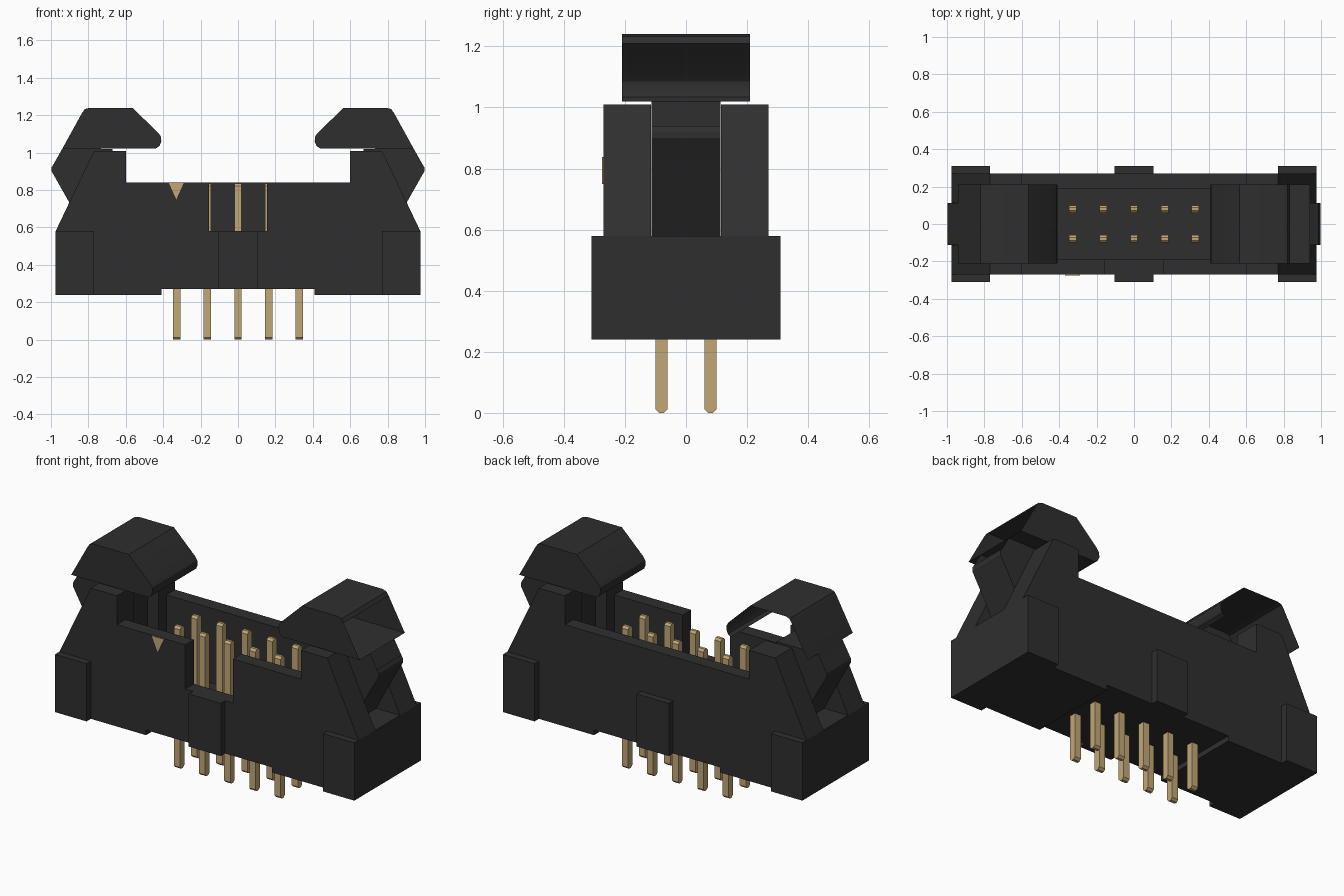
import bpy
import bmesh
import math

cube = bpy.data.objects.get("Cube")
if cube:
    bpy.data.objects.remove(cube, do_unlink=True)


def material(name, colour):
    mat = bpy.data.materials.new(name)
    mat.use_nodes = True
    mat.diffuse_color = (*colour, 1)
    bsdf = next(n for n in mat.node_tree.nodes if n.type == 'BSDF_PRINCIPLED')
    bsdf.inputs["Base Color"].default_value = (*colour, 1)
    bsdf.inputs["Roughness"].default_value = 0.6
    return mat


black = material("black plastic", (0.028, 0.028, 0.028))
gold = material("gold metal", (0.54, 0.39, 0.18))


def prism(name, outline, y0, y1, mat, open_sides=(), open_back=False):
    """Extrude an (x, z) outline along y, optionally leaving sides open."""
    bm = bmesh.new()
    front = [bm.verts.new((x, y0, z)) for x, z in outline]
    back = [bm.verts.new((x, y1, z)) for x, z in outline]
    n = len(outline)
    bm.faces.new(front)
    if not open_back:
        bm.faces.new(back[::-1])
    for i in range(n):
        if i not in open_sides:
            j = (i + 1) % n
            bm.faces.new((front[i], back[i], back[j], front[j]))
    bmesh.ops.recalc_face_normals(bm, faces=bm.faces)
    mesh = bpy.data.meshes.new(name)
    bm.to_mesh(mesh)
    bm.free()
    obj = bpy.data.objects.new(name, mesh)
    mesh.materials.append(mat)
    bpy.context.collection.objects.link(obj)
    return obj


def box(name, x0, x1, y0, y1, z0, z1, mat=black):
    return prism(name, [(x0, z0), (x1, z0), (x1, z1), (x0, z1)], y0, y1, mat)


def activate(obj):
    bpy.ops.object.select_all(action='DESELECT')
    obj.select_set(True)
    bpy.context.view_layer.objects.active = obj


def cut(target, cutter):
    mod = target.modifiers.new("cut", 'BOOLEAN')
    mod.operation = 'DIFFERENCE'
    mod.solver = 'EXACT'
    mod.object = cutter
    cutter.hide_render = True
    activate(target)
    bpy.ops.object.modifier_apply(modifier=mod.name)
    bpy.data.objects.remove(cutter, do_unlink=True)


# Housing: stepped silhouette with a pin cavity, key notch and latch slots
half = [(0.41, 0.27), (0.41, 0.24), (0.975, 0.24), (0.975, 0.58),
        (0.77, 1.01), (0.6, 1.01), (0.6, 0.84)]
outline = half + [(-x, z) for x, z in reversed(half)]
housing = prism("housing", outline, -0.27, 0.27, black)
cut(housing, box("cavity_cutter", -0.6, 0.6, -0.19, 0.19, 0.4, 1.2))
cut(housing, box("notch_cutter", -0.155, 0.155, -0.4, -0.1, 0.58, 1.2))
for s in (-1, 1):
    xs = sorted((s * 0.55, s * 1.1))
    cut(housing, box("slot_cutter", *xs, -0.115, 0.115, 0.58, 1.2))

# Thickened ends and central key ribs
for s, side in ((-1, "right"), (1, "left")):
    xs = sorted((s * 0.77, s * 0.975))
    box(side + "_end_block_front", *xs, -0.31, -0.26, 0.24, 0.58)
    box(side + "_end_block_back", *xs, 0.26, 0.31, 0.24, 0.58)
    ys = sorted((s * 0.26, s * 0.31))
    box("front_rib" if s < 0 else "back_rib", -0.105, 0.105, *ys, 0.27, 0.58)

# Latches: wide hooked head on a narrow arm; heads are partly open shells
head = [(0.94, 1.02), (0.835, 1.21), (0.82, 1.232), (0.795, 1.24),
        (0.565, 1.24), (0.425, 1.105), (0.412, 1.085), (0.41, 1.06),
        (0.42, 1.035), (0.44, 1.022)]
arm = [(0.94, 1.02), (0.985, 0.94), (0.997, 0.92), (0.997, 0.9),
       (0.985, 0.88), (0.9, 0.73), (0.82, 0.58), (0.67, 0.58), (0.67, 1.02)]
for s, side in ((-1, "right"), (1, "left")):
    is_left = s > 0
    head_obj = prism(side + "_latch_head", [(s * x, z) for x, z in head],
                     -0.21, 0.21, black,
                     open_sides={0} if is_left else {len(head) - 1},
                     open_back=not is_left)
    arm_obj = prism(side + "_latch_arm", [(s * x, z) for x, z in arm],
                    -0.113, 0.113, black, open_sides={0} if is_left else ())
    for obj in (head_obj, arm_obj):
        activate(obj)
        bpy.ops.object.shade_smooth_by_angle(angle=math.radians(28))


# Two rows of square pins with tips chamfered front and back
def pin(name, x, y):
    w, c, top = 0.02, 0.012, 0.835
    obj = prism(name, [(-w, c), (-w + c, 0), (w - c, 0), (w, c),
                       (w, top - c), (w - c, top), (c - w, top), (-w, top - c)],
                -w, w, gold)
    obj.rotation_euler.z = math.pi / 2
    obj.location = (x, y, 0)


for col in range(5):
    for y, row in ((-0.08, "front"), (0.08, "back")):
        pin(f"{row}_pin_{col + 1}", (col - 2) * 0.164, y)

# First-pin triangle marker
prism("pin_marker", [(-0.37, 0.838), (-0.29, 0.838), (-0.33, 0.75)],
      -0.275, -0.268, gold)
